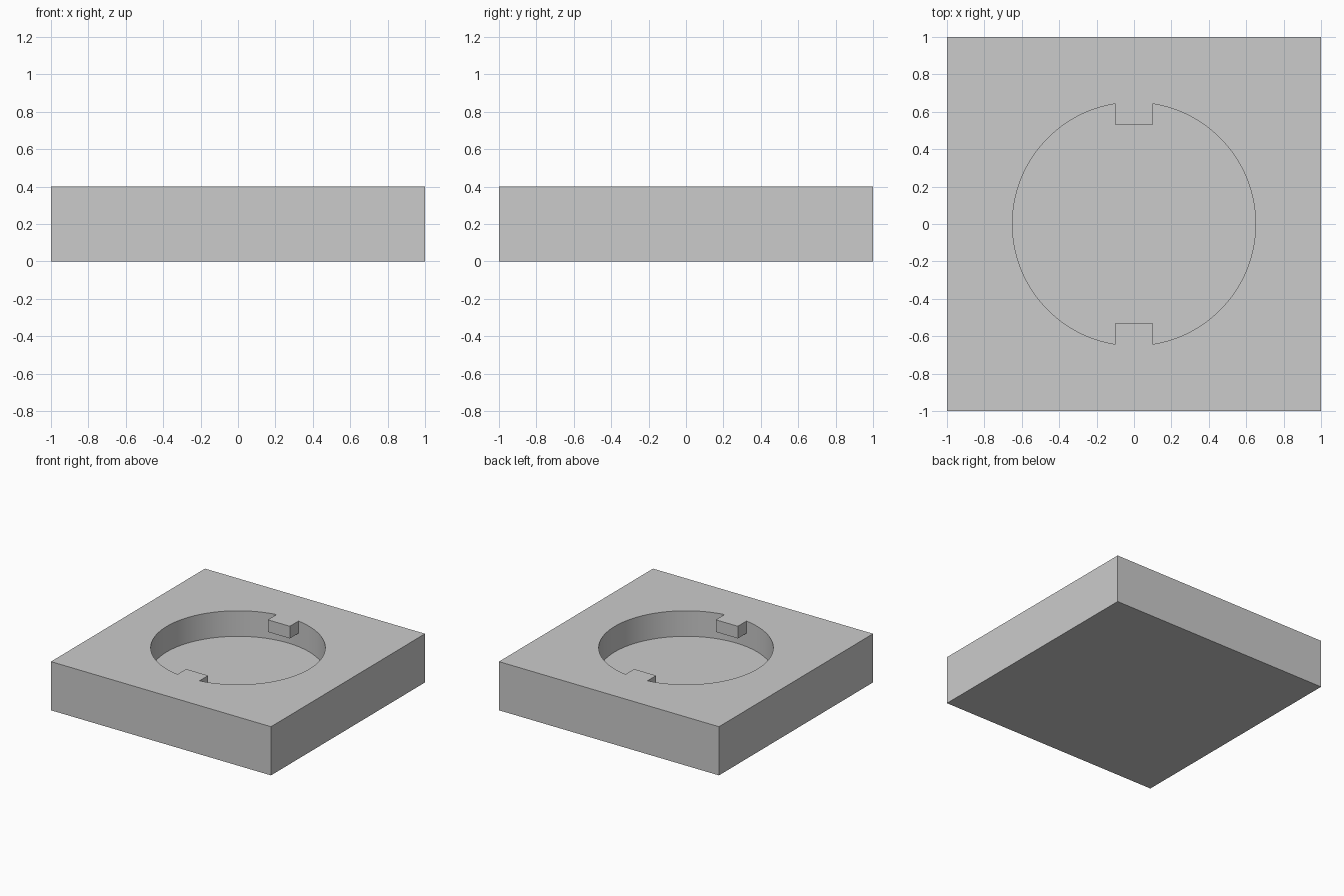
import bpy

cube = bpy.data.objects.get("Cube")
if cube:
    bpy.data.objects.remove(cube, do_unlink=True)

TOP = 0.4
FLOOR = 0.19
TAB_UNDERSIDE = 0.3

grey = bpy.data.materials.new("plain grey")
grey.use_nodes = True
grey.diffuse_color = (0.6, 0.6, 0.6, 1)
grey.node_tree.nodes["Principled BSDF"].inputs["Base Color"].default_value = (0.6, 0.6, 0.6, 1)


def box(name, size, centre):
    bpy.ops.mesh.primitive_cube_add(size=1, location=centre)
    obj = bpy.context.object
    obj.name = name
    obj.scale = size
    bpy.ops.object.transform_apply(location=True, rotation=False, scale=True)
    obj.data.materials.append(grey)
    return obj


def subtract(target, cutter):
    mod = target.modifiers.new("cut", 'BOOLEAN')
    mod.operation = 'DIFFERENCE'
    mod.solver = 'EXACT'
    mod.object = cutter
    bpy.context.view_layer.objects.active = target
    bpy.ops.object.modifier_apply(modifier=mod.name)
    bpy.data.objects.remove(cutter, do_unlink=True)


# Square block
block = box("square_block", (2, 2, TOP), (0, 0, TOP / 2))

# Round pocket, standing clear of the top so that it cuts cleanly
bpy.ops.mesh.primitive_cylinder_add(vertices=128, radius=0.65, depth=0.5,
                                    location=(0, 0, FLOOR + 0.25))
pocket = bpy.context.object
pocket.name = "pocket_cutter"
pocket.data.materials.append(grey)

# Two locking tabs left standing at the rim, flush with the top
for side in (-1, 1):
    tab = box("tab_keepout", (0.2, 0.27, 1), (0, side * 0.665, TAB_UNDERSIDE + 0.5))
    subtract(pocket, tab)

subtract(block, pocket)

# Smooth pocket wall with crisp edges
bpy.ops.object.select_all(action='DESELECT')
block.select_set(True)
bpy.context.view_layer.objects.active = block
bpy.ops.object.shade_smooth_by_angle(angle=0.52)
